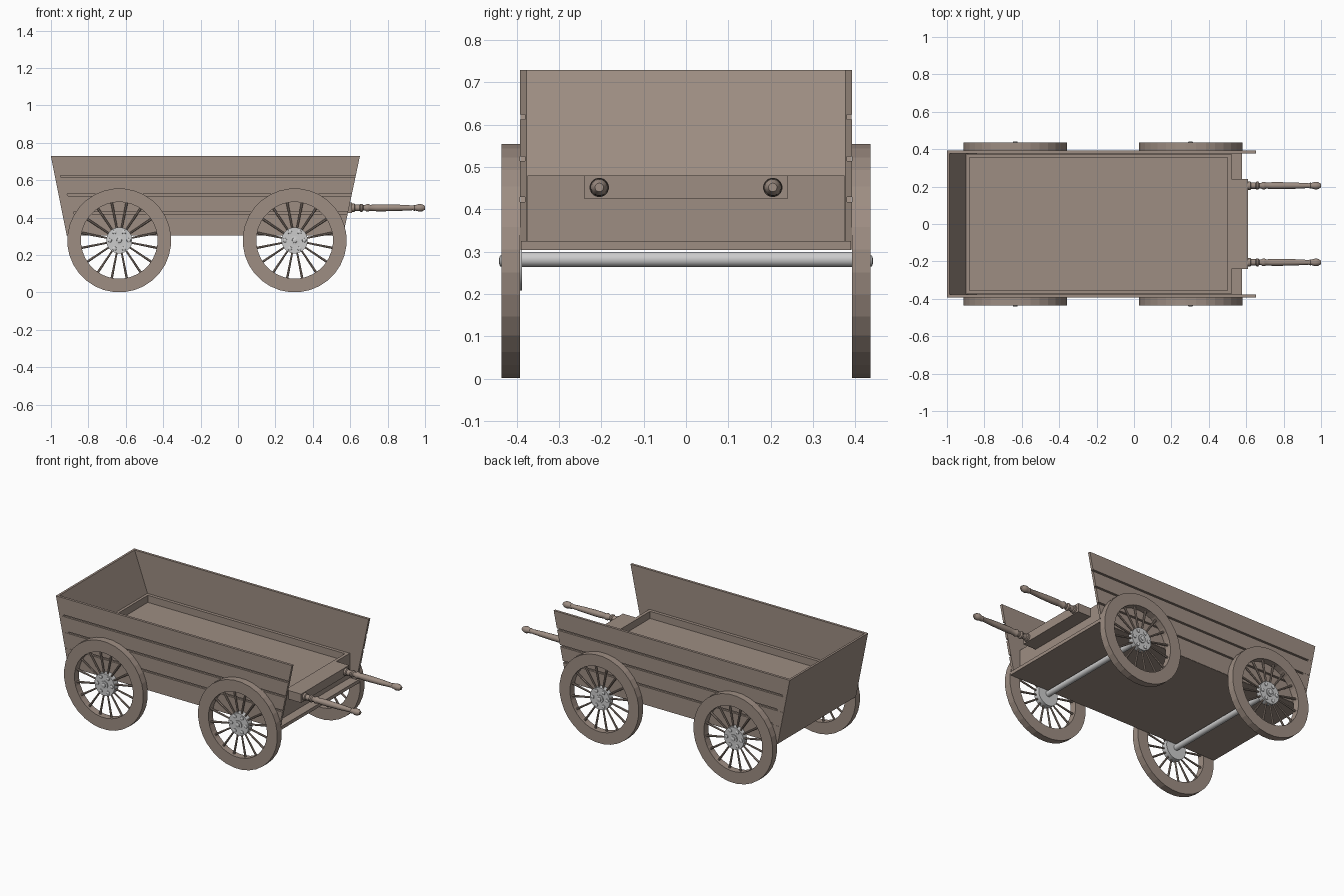
import bpy, bmesh
from math import sin, cos, pi, radians
from mathutils import Matrix, Vector

if "Cube" in bpy.data.objects:
    bpy.data.objects.remove(bpy.data.objects["Cube"])

wood = bpy.data.materials.new("wood")
wood.diffuse_color = (0.34, 0.268, 0.225, 1)
wood.use_nodes = True
wood.node_tree.nodes["Principled BSDF"].inputs["Base Color"].default_value = wood.diffuse_color


def finish(name, bm, mat=wood, smooth=False):
    bmesh.ops.recalc_face_normals(bm, faces=bm.faces)
    me = bpy.data.meshes.new(name)
    bm.to_mesh(me)
    bm.free()
    ob = bpy.data.objects.new(name, me)
    bpy.context.collection.objects.link(ob)
    if mat:
        me.materials.append(mat)
    if smooth:
        bpy.ops.object.select_all(action='DESELECT')
        bpy.context.view_layer.objects.active = ob
        ob.select_set(True)
        bpy.ops.object.shade_smooth_by_angle(angle=radians(40))
    return ob


def cube(bm, x, y, z):
    c = Vector(((x[0] + x[1]) / 2, (y[0] + y[1]) / 2, (z[0] + z[1]) / 2))
    size = (x[1] - x[0], y[1] - y[0], z[1] - z[0], 1)
    bmesh.ops.create_cube(bm, size=1, matrix=Matrix.Translation(c) @ Matrix.Diagonal(size))


def prism(name, section, start, end):
    """Extrude a (y, z) section along x; the ends slope with z."""
    bm = bmesh.new()
    a = [bm.verts.new((start(z), y, z)) for y, z in section]
    b = [bm.verts.new((end(z), y, z)) for y, z in section]
    n = len(a)
    bm.faces.new(a)
    bm.faces.new(b)
    for i in range(n):
        j = (i + 1) % n
        bm.faces.new((a[i], a[j], b[j], b[i]))
    return finish(name, bm)


def lathe(name, profile, frame, n=16, ring=False, mat=wood, smooth=False):
    """Turn a (radius, along) profile; frame maps local z to the axis."""
    bm = bmesh.new()
    rows = []
    for r, h in profile:
        rows.append([bm.verts.new(frame @ Vector((r * cos(2 * pi * (k + .5) / n),
                     r * sin(2 * pi * (k + .5) / n), h))) for k in range(n)])
    pairs = list(zip(rows, rows[1:]))
    if ring:
        pairs.append((rows[-1], rows[0]))
    else:
        bm.faces.new(rows[0])
        bm.faces.new(rows[-1])
    for p, q in pairs:
        for k in range(n):
            m = (k + 1) % n
            bm.faces.new((p[k], p[m], q[m], q[k]))
    return finish(name, bm, mat, smooth)


# Sloping ends of the cart body
def back_x(z):
    return -0.915 - 0.2 * (z - 0.305)


def front_x(z):
    return 0.562 + 0.212 * (z - 0.305)


# Grooved plank sides
for s, tag in ((-1, "right"), (1, "left")):
    sec = [(0.376, 0.305), (0.392, 0.305)]
    for g in (0.418, 0.514, 0.613):
        sec += [(0.392, g), (0.380, g), (0.380, g + 0.011), (0.392, g + 0.011)]
    sec += [(0.392, 0.73), (0.376, 0.73)]
    prism("side_" + tag, [(s * y, z) for y, z in sec], back_x, front_x)

# Sloping tail board, thicker towards the bottom
prism("tail_board", [(-0.391, 0.305), (0.391, 0.305), (0.391, 0.73), (-0.391, 0.73)],
      lambda z: back_x(z) - 0.001, lambda z: -0.987 + 0.36 * (0.73 - z))

# Bottom plate
prism("bottom_plate", [(-0.39, 0.304), (0.39, 0.304), (0.39, 0.325), (-0.39, 0.325)],
      lambda z: -0.912, lambda z: 0.578)

# Cargo bed with recessed top
bm = bmesh.new()
cube(bm, (-0.90, 0.52), (-0.375, 0.375), (0.32, 0.48))
bm.faces.ensure_lookup_table()
top = max(bm.faces, key=lambda f: f.calc_center_median().z)
bmesh.ops.inset_region(bm, faces=[top], thickness=0.028)
hole = bmesh.ops.extrude_discrete_faces(bm, faces=[top])["faces"][0]
for v in hole.verts:
    v.co.z -= 0.045
finish("cargo_bed", bm)

# Handle mounting block
bm = bmesh.new()
cube(bm, (0.515, 0.61), (-0.24, 0.24), (0.425, 0.48))
finish("handle_block", bm)

# Turned handles
turned = [(0.023, 0.600), (0.023, 0.622), (0.017, 0.626), (0.017, 0.650), (0.022, 0.655),
          (0.022, 0.664), (0.015, 0.670), (0.015, 0.680), (0.021, 0.688), (0.021, 0.698),
          (0.016, 0.706), (0.019, 0.74), (0.019, 0.78), (0.017, 0.86), (0.013, 0.935),
          (0.017, 0.943), (0.015, 0.950), (0.021, 0.968), (0.019, 0.985), (0.010, 1.0)]
for y in (-0.205, 0.205):
    lathe("handle", turned, Matrix.Translation((0, y, 0.452)) @ Matrix.Rotation(pi / 2, 4, 'Y'),
          16, smooth=True)

# Axles and wheels
Z = 0.278
for x in (-0.635, 0.303):
    mid = Matrix.Translation((x, 0, Z))
    along = mid @ Matrix.Rotation(-pi / 2, 4, 'X')
    lathe("axle", [(0.018, -0.40), (0.018, 0.40)], along @ Matrix.Translation((0, -0.004, 0)),
          20, mat=None, smooth=True)
    for s in (-1, 1):
        out = mid @ Matrix.Rotation(-s * pi / 2, 4, 'X')
        # Rim
        lathe("wheel_rim", [(0.278, 0.392), (0.278, 0.436), (0.205, 0.436), (0.205, 0.392)],
              out, 32, ring=True)
        # Hub disc with centre cap
        inner = 0.388 if s < 0 else 0.396
        lathe("hub", [(0.07, inner), (0.07, 0.428)], out, 24, mat=None, smooth=True)
        lathe("hub_cap", [(0.025, 0.426), (0.025, 0.434), (0.014, 0.435), (0.013, 0.439),
                          (0.006, 0.442)], out, 16, mat=None, smooth=True)
        # Hub bolts
        for k in range(6):
            spot = out @ Matrix.Rotation(k * pi / 3, 4, 'Z') @ Matrix.Translation((0.051, 0, 0))
            lathe("hub_bolt", [(0.012, 0.426), (0.011, 0.432), (0.006, 0.435)], spot, 10,
                  mat=None, smooth=True)
        # Spokes
        for k in range(16):
            arm = (out @ Matrix.Translation((0, 0, 0.414))
                   @ Matrix.Rotation((k + .5) * pi / 8, 4, 'Z') @ Matrix.Rotation(pi / 2, 4, 'Y'))
            lathe("spoke", [(0.005, 0.06), (0.007, 0.21)], arm, 8, smooth=True)
